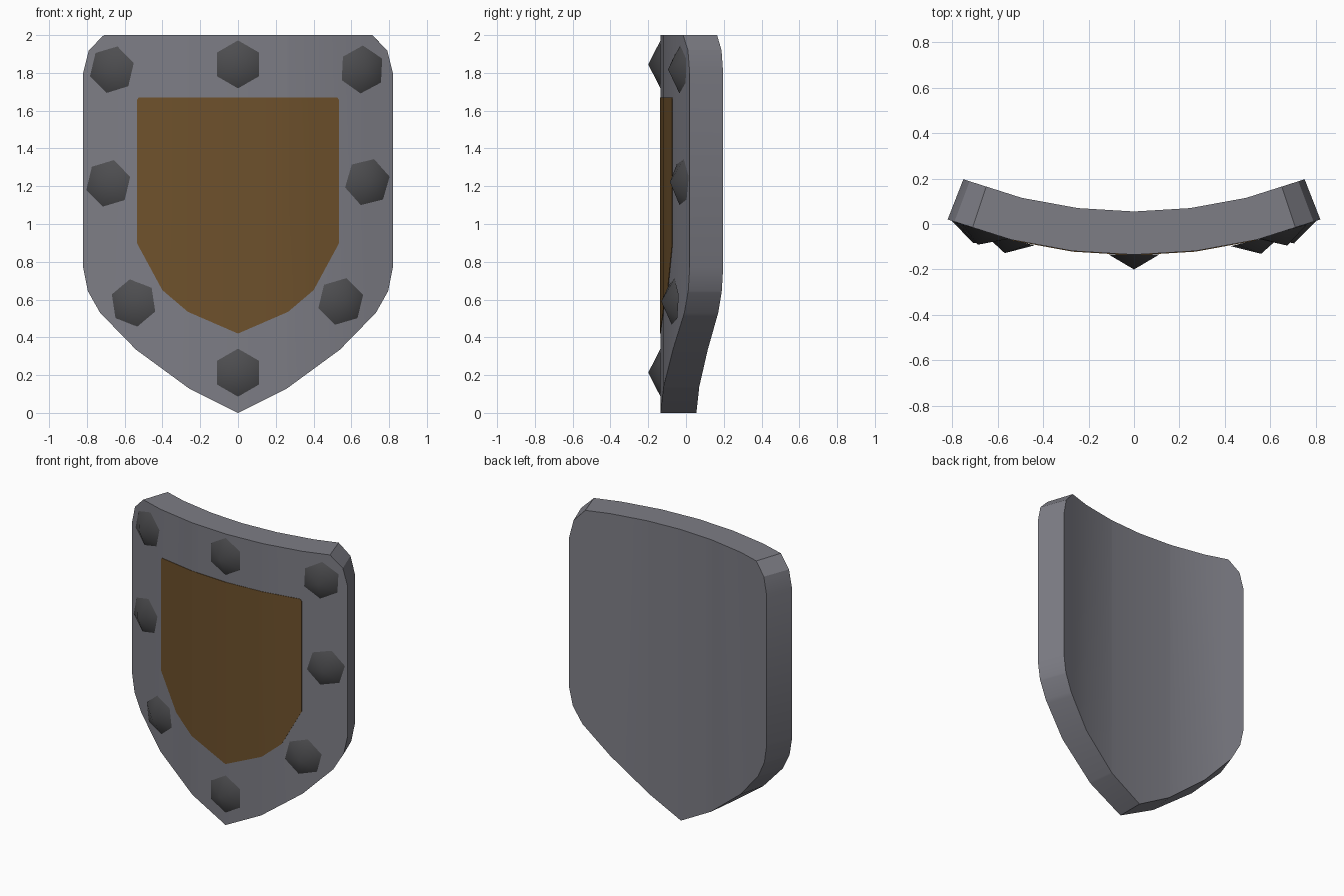
import bpy, bmesh
from math import asin, sin, cos, radians
from mathutils import Matrix, Vector

RADIUS, FRONT = 2.25, -0.135          # bend radius, y of the front at the middle
STATIONS = [-0.82, -0.54, -0.27, 0, 0.27, 0.54, 0.82]

old = bpy.data.objects.get("Cube")
if old:
    bpy.data.objects.remove(old)


def material(name, rgb):
    m = bpy.data.materials.new(name)
    m.use_nodes = True
    m.diffuse_color = (*rgb, 1)
    m.node_tree.nodes["Principled BSDF"].inputs["Base Color"].default_value = (*rgb, 1)
    return m


steel = material("grey steel", (0.205, 0.205, 0.235))
wood = material("brown wood", (0.155, 0.082, 0.025))
iron = material("dark iron", (0.075, 0.075, 0.08))


def on_arc(x, depth):
    a = asin(x / RADIUS)
    r = RADIUS - depth
    return Vector((r * sin(a), FRONT + RADIUS - r * cos(a), 0))


def bend(x, depth):
    """Place a flat x on the faceted curve, depth behind the front."""
    for a, b in zip(STATIONS, STATIONS[1:]):
        if x <= b + 1e-4:
            return on_arc(a, depth).lerp(on_arc(b, depth), (x - a) / (b - a))


def finish(bm, name, mat, angle):
    bmesh.ops.recalc_face_normals(bm, faces=bm.faces)
    mesh = bpy.data.meshes.new(name)
    bm.to_mesh(mesh)
    bm.free()
    mesh.materials.append(mat)
    ob = bpy.data.objects.new(name, mesh)
    bpy.context.collection.objects.link(ob)
    bpy.ops.object.select_all(action="DESELECT")
    ob.select_set(True)
    bpy.context.view_layer.objects.active = ob
    bpy.ops.object.shade_smooth_by_angle(angle=radians(angle))
    return ob


def curved_plate(name, half, front, back, mat):
    """Mirror a half outline, cut it into strips, thicken and bend it."""
    outline = half + [(-x, z) for x, z in reversed(half) if x > 0]
    bm = bmesh.new()
    bm.faces.new([bm.verts.new((x, 0, z)) for x, z in outline])
    cuts = {x for x, z in outline} | set(STATIONS)
    for x in sorted(cuts):
        bmesh.ops.bisect_plane(bm, geom=bm.verts[:] + bm.edges[:] + bm.faces[:],
                               dist=1e-5, plane_co=(x, 0, 0), plane_no=(1, 0, 0))
    grown = bmesh.ops.extrude_face_region(bm, geom=bm.faces[:], use_keep_orig=True)
    rear = {v for v in grown["geom"] if isinstance(v, bmesh.types.BMVert)}
    for v in bm.verts:
        p = bend(v.co.x, back if v in rear else front)
        v.co = (p.x, p.y, v.co.z)
    return finish(bm, name, mat, 30)


# Shield body and the wooden field on its front
curved_plate("shield_body",
             [(0.71, 2.0), (0.79, 1.92), (0.82, 1.8), (0.82, 0.77), (0.795, 0.645),
              (0.73, 0.53), (0.54, 0.335), (0.26, 0.13), (0, 0)], 0, 0.19, steel)
curved_plate("wood_field",
             [(0.525, 1.67), (0.535, 1.655), (0.535, 0.9), (0.4, 0.65),
              (0.265, 0.535), (0, 0.42)], -0.003, 0.003, wood)


# Six-sided pointed studs: x, z and roll in degrees
def stud(name, x, z, roll):
    bm = bmesh.new()
    bmesh.ops.create_cone(bm, cap_ends=True, segments=6, radius1=0.127, radius2=0,
                          depth=0.065, matrix=Matrix.Translation((0, 0, 0.0325)))
    bmesh.ops.remove_doubles(bm, verts=bm.verts, dist=1e-4)
    p = bend(x, 0)
    turn = (Matrix.Translation((p.x, p.y, z)) @ Matrix.Rotation(asin(x / RADIUS), 4, "Z")
            @ Matrix.Rotation(radians(90), 4, "X") @ Matrix.Rotation(radians(roll), 4, "Z"))
    bm.transform(turn)
    finish(bm, name, iron, 35)


for name, x, z, roll in [
        ("top_stud", 0, 1.845, 0), ("bottom_stud", 0, 0.213, 0),
        ("upper_left_stud", 0.655, 1.818, -3), ("upper_right_stud", -0.667, 1.817, -14),
        ("middle_left_stud", 0.685, 1.222, -17), ("middle_right_stud", -0.687, 1.215, -14),
        ("lower_left_stud", 0.544, 0.59, -14), ("lower_right_stud", -0.553, 0.582, 9)]:
    stud(name, x, z, roll)
